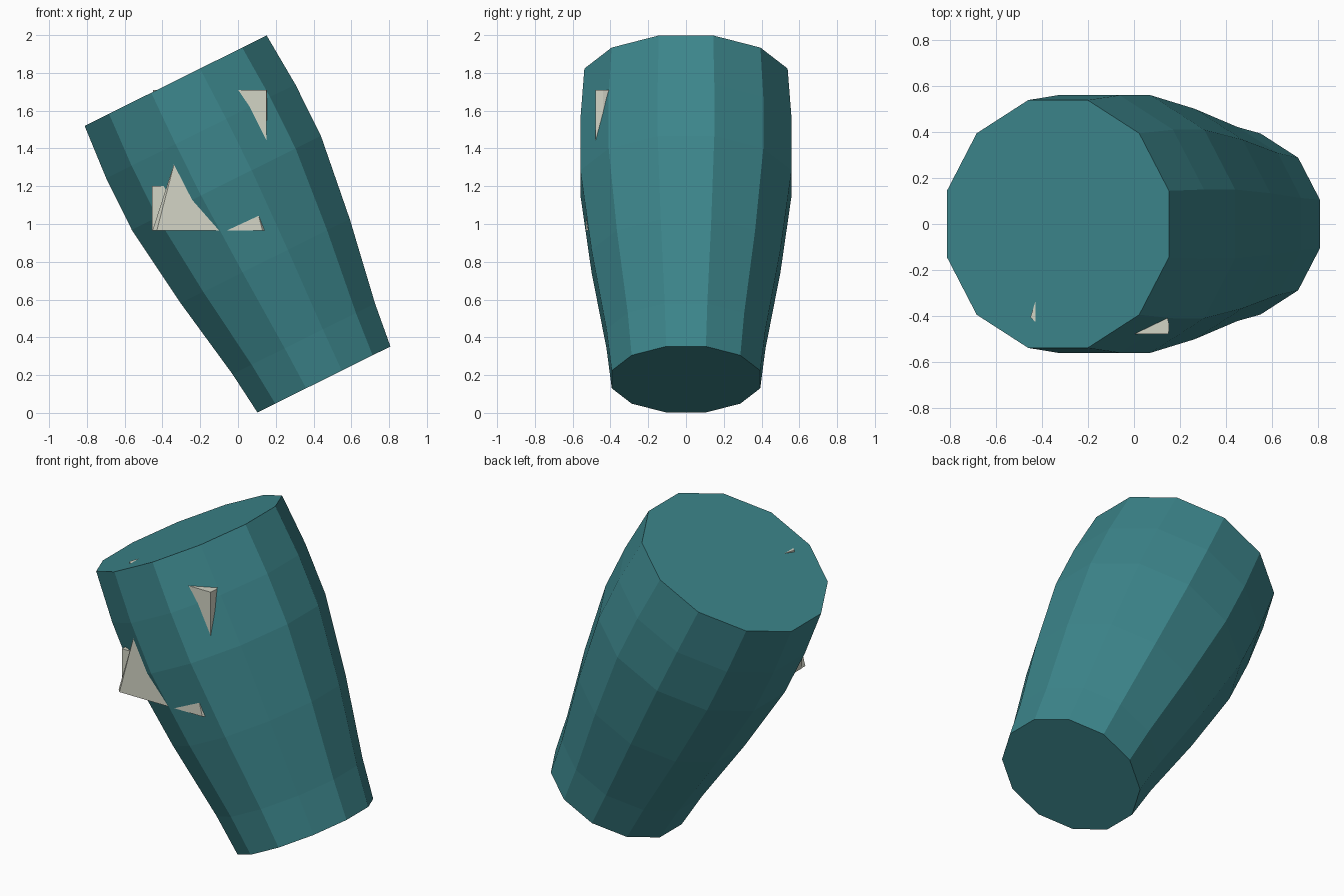
import bpy, bmesh, math
from mathutils import Matrix, Vector

if "Cube" in bpy.data.objects:
    bpy.data.objects.remove(bpy.data.objects["Cube"])


def material(name, rgb):
    m = bpy.data.materials.new(name)
    m.diffuse_color = (*rgb, 1)
    m.use_nodes = True
    m.node_tree.nodes["Principled BSDF"].inputs["Base Color"].default_value = m.diffuse_color
    return m


TEAL = material("teal", (0.045, 0.235, 0.258))
CREAM = material("cream", (0.65, 0.66, 0.56))


def finish(bm, name, mat):
    bmesh.ops.recalc_face_normals(bm, faces=bm.faces)
    me = bpy.data.meshes.new(name)
    bm.to_mesh(me)
    bm.free()
    me.materials.append(mat)
    ob = bpy.data.objects.new(name, me)
    bpy.context.collection.objects.link(ob)
    return ob


def hull(name, points, mat):
    bm = bmesh.new()
    for p in points:
        bm.verts.new(p)
    bmesh.ops.convex_hull(bm, input=bm.verts[:])
    return finish(bm, name, mat)


def slab(name, plan, z0, z1, mat):
    return hull(name, [(x, y, z) for x, y in plan for z in (z0, z1)], mat)


# Tilted twelve-sided barrel: (distance along axis, half width across flats)
PROFILE = [(0, 0.393), (0.24, 0.421), (0.70, 0.500),
           (1.162, 0.559), (1.466, 0.559), (1.766, 0.538)]
SIDES = 12
place = Matrix.Translation((0.455, 0, 0.177)) @ Matrix.Rotation(math.radians(-26.4), 4, 'Y')
bm = bmesh.new()
rings = []
for h, flat in PROFILE:
    r = flat / math.cos(math.pi / SIDES)
    ring = []
    for i in range(SIDES):
        a = 2 * math.pi * (i + 0.5) / SIDES
        ring.append(bm.verts.new(place @ Vector((r * math.cos(a), r * math.sin(a), h))))
    rings.append(ring)
for low, high in zip(rings, rings[1:]):
    for i in range(SIDES):
        j = (i + 1) % SIDES
        bm.faces.new((low[i], low[j], high[j], high[i]))
bm.faces.new(rings[0][::-1])
bm.faces.new(rings[-1])
finish(bm, "barrel_body", TEAL)

# Upper insert, its right corner breaks through the barrel wall
slab("upper_insert",
     [(-0.45, -0.405), (-0.40, -0.45), (-0.1, -0.478), (0.15, -0.478),
      (0.153, -0.44), (0.11, -0.42), (0.11, -0.25), (-0.40, -0.25)],
     1.30, 1.71, CREAM)

# Lower insert, a wedge with sloping sides, its left corner breaks through
MID = -0.15
wedge = []
for s in (-1, 1):
    wedge += [(MID + s * 0.28, -0.53, 0.965), (MID + s * 0.303, -0.505, 0.965),
              (MID + s * 0.185, -0.527, 1.33), (MID + s * 0.185, -0.30, 1.33),
              (MID + s * 0.303, -0.30, 0.965)]
hull("lower_wedge", wedge, CREAM)

# Block behind the wedge
slab("lower_block", [(-0.455, -0.47), (0.153, -0.47), (0.153, -0.25), (-0.455, -0.25)],
     0.965, 1.20, CREAM)
